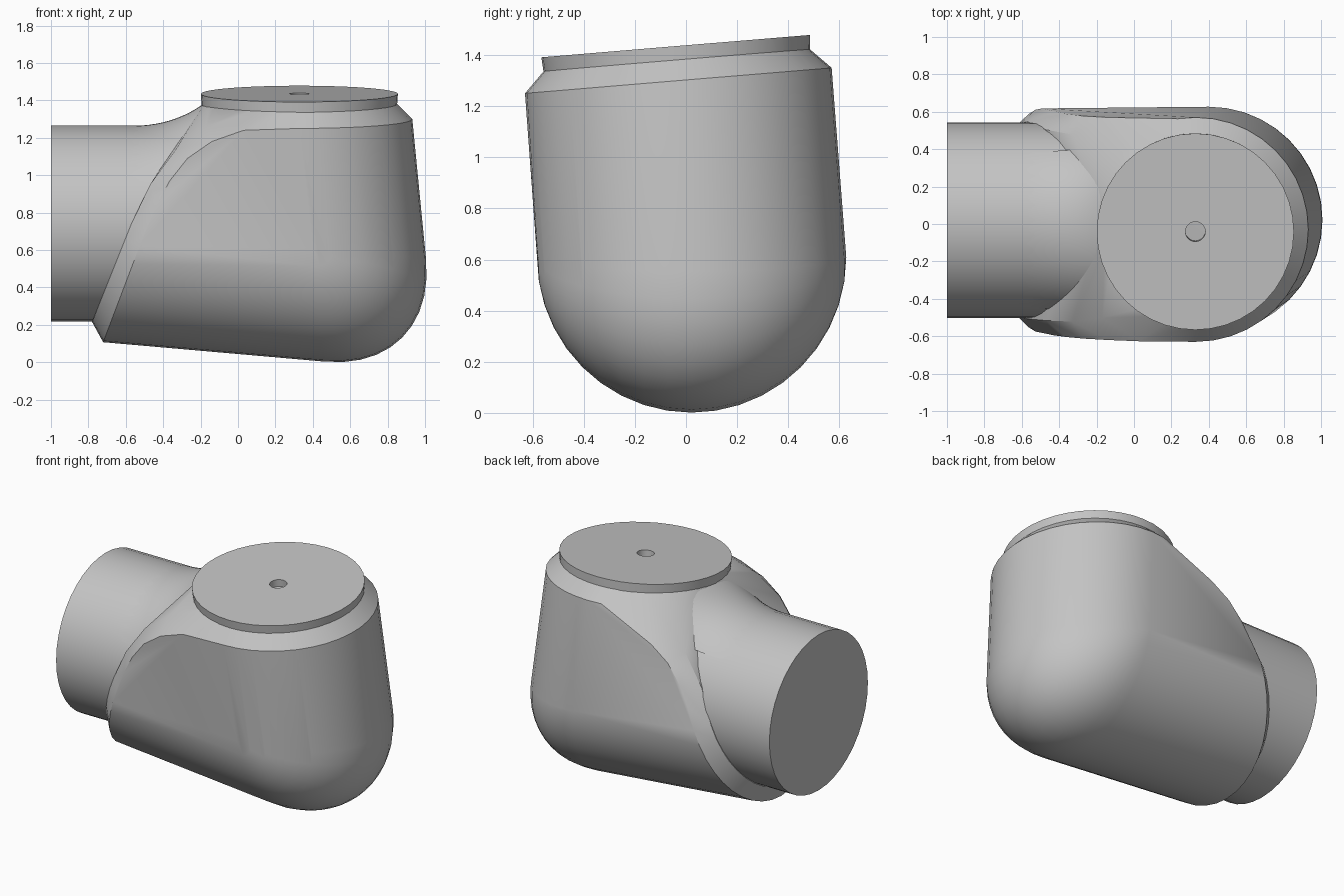
import bpy, bmesh
from math import sin, cos, pi, sqrt, radians
from mathutils import Vector, Matrix

if "Cube" in bpy.data.objects:
    bpy.data.objects.remove(bpy.data.objects["Cube"])

GREY = (0.55, 0.55, 0.55, 1)
grey = bpy.data.materials.new("plain grey")
grey.use_nodes = True
grey.diffuse_color = GREY
grey.node_tree.nodes["Principled BSDF"].inputs["Base Color"].default_value = GREY

SEG = 40
LEAN = 0.083                         # sideways lean of the upright branch
PIPE = Vector((0, 0.02, 0.742))      # centre line of the side pipe
PIPE_R = 0.523
HEEL = Vector((0.40, 0.022, 0.609))  # centre of the rounded heel
R = 0.605
tilt = Matrix.Rotation(radians(4.75), 4, 'X')


def finish(bm, name, angle=30):
    bmesh.ops.recalc_face_normals(bm, faces=bm.faces)
    mesh = bpy.data.meshes.new(name)
    bm.to_mesh(mesh)
    bm.free()
    obj = bpy.data.objects.new(name, mesh)
    bpy.context.collection.objects.link(obj)
    mesh.materials.append(grey)
    bpy.ops.object.select_all(action='DESELECT')
    obj.select_set(True)
    bpy.context.view_layer.objects.active = obj
    bpy.ops.object.shade_smooth_by_angle(angle=radians(angle))
    return obj


def ring(centre, radius):
    """Circle lying in the tilted plane of the upper mouth."""
    return [Vector(centre) + tilt @ Vector((radius * cos(a), radius * sin(a), 0))
            for a in (2 * pi * i / SEG for i in range(SEG))]


# Elbow shell: hull of the heel, upper rim, oblique lower collar and side walls
points = []
half, quarter = SEG // 2, SEG // 4
out, down = Vector((1, 0, -0.09)), Vector((0.09, 0, -1))
for i in range(half + 1):
    b = pi * i / half - pi / 2
    for j in range(quarter + 1):
        c = pi / 2 * j / quarter
        bend = out * abs(cos(c)) ** 0.93 + down * sin(c) ** 0.93
        points.append(HEEL + R * (cos(b) * bend + Vector((0, sin(b), 0))))
points += [p for p in ring((0.33, -0.03, 1.30), 0.602) if p.x > 0.2]
points += ring((0.33, -0.037, 1.387), 0.515)
for i in range(half + 1):
    a = pi * i / half
    z = 0.712 - R * sin(a)
    points.append(Vector((-0.72 + 0.38 * (z - 0.11), 0.018 + 0.6 * cos(a), z)))
    z = PIPE.z - 0.527 * sin(a)
    points.append(Vector((-0.78 + 0.4 * (z - 0.215), PIPE.y + 0.527 * cos(a), z)))
for side in (-1, 1):
    for x, z, w in ((-0.43, 0.85, 0.597), (-0.365, 0.97, 0.596), (-0.27, 1.09, 0.595),
                    (-0.14, 1.18, 0.595), (0.03, 1.24, 0.597),
                    (-0.47, 0.95, 0.51), (-0.33, 1.14, 0.50), (-0.17, 1.26, 0.47)):
        points.append(Vector((x, 0.018 + side * w - LEAN * (z - 0.66), z)))
bm = bmesh.new()
for p in points:
    bm.verts.new(p)
bmesh.ops.remove_doubles(bm, verts=bm.verts, dist=0.0005)
hull = bmesh.ops.convex_hull(bm, input=bm.verts)
loose = {v for v in hull["geom_interior"] + hull["geom_unused"] if isinstance(v, bmesh.types.BMVert)}
bmesh.ops.delete(bm, geom=list(loose), context='VERTS')
bmesh.ops.dissolve_limit(bm, angle_limit=radians(0.5), verts=bm.verts, edges=bm.edges)
finish(bm, "elbow_shell")

# Side pipe
bm = bmesh.new()
place = Matrix.Translation((-0.35, PIPE.y, PIPE.z)) @ Matrix.Rotation(pi / 2, 4, 'Y')
bmesh.ops.create_cone(bm, cap_ends=True, segments=SEG, radius1=PIPE_R, radius2=PIPE_R,
                      depth=1.3, matrix=place)
finish(bm, "side_pipe")

# Upper lip with a small centre hole
bm = bmesh.new()
bmesh.ops.create_cone(bm, cap_ends=True, segments=SEG, radius1=0.522, radius2=0.527, depth=0.07)
cap = max(bm.faces, key=lambda f: f.calc_center_median().z)
bmesh.ops.inset_region(bm, faces=[cap], thickness=0.474)
floor = bmesh.ops.extrude_discrete_faces(bm, faces=[cap])["faces"][0]
bmesh.ops.translate(bm, verts=floor.verts, vec=(0, 0, -0.06))
bmesh.ops.transform(bm, verts=bm.verts, matrix=Matrix.Translation((0.328, -0.038, 1.4)) @ tilt)
finish(bm, "upper_lip")

# Hollow fillet flowing from the lip down onto the side pipe
bm = bmesh.new()
rows, steps, grid = 28, 12, []
for i in range(rows + 1):
    a = radians(118 + 124 * i / rows)
    top = Vector((0.33, -0.038, 1.375)) + tilt @ Vector((0.52 * cos(a), 0.52 * sin(a), 0))
    line = []
    for j in range(steps + 1):
        t = j / steps
        y = top.y + (PIPE.y - top.y) * 0.1 * t
        base = PIPE.z + sqrt(max(0, PIPE_R ** 2 - (y - PIPE.y) ** 2)) - 0.002
        line.append(bm.verts.new((top.x + (-0.62 - top.x) * t, y,
                                  base + (top.z - base) * (1 - t) ** 2.6)))
    grid.append(line)
for i in range(rows):
    for j in range(steps):
        bm.faces.new((grid[i][j], grid[i][j + 1], grid[i + 1][j + 1], grid[i + 1][j]))
fillet = finish(bm, "inner_fillet", 60)
if fillet.data.polygons[0].normal.z < 0:
    fillet.data.flip_normals()
